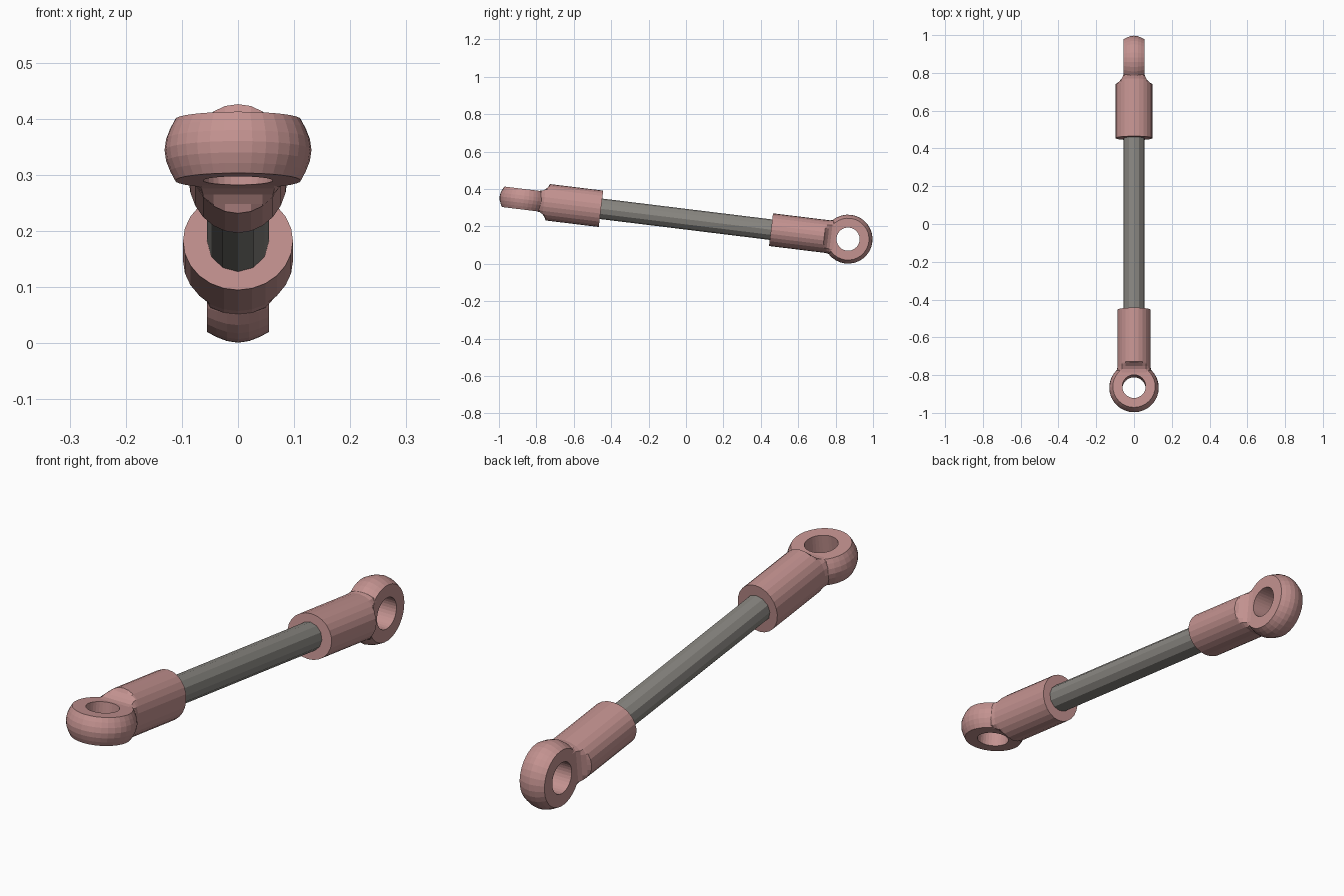
import bpy, bmesh
from math import sin, cos, pi, radians
from mathutils import Matrix, Vector

if "Cube" in bpy.data.objects:
    bpy.data.objects.remove(bpy.data.objects["Cube"])

TILT = Matrix.Translation((0, 0, 0.238)) @ Matrix.Rotation(radians(-7), 4, 'X')
HALF = 0.873  # middle of the rod to the centre of an eye


def material(name, color):
    m = bpy.data.materials.new(name)
    m.diffuse_color = color
    m.use_nodes = True
    m.node_tree.nodes["Principled BSDF"].inputs["Base Color"].default_value = m.diffuse_color
    return m


def finish(bm, name, matrix, mat):
    bmesh.ops.recalc_face_normals(bm, faces=bm.faces)
    bm.transform(matrix)
    me = bpy.data.meshes.new(name)
    bm.to_mesh(me)
    bm.free()
    me.materials.append(mat)
    ob = bpy.data.objects.new(name, me)
    bpy.context.collection.objects.link(ob)
    return ob


def bridge(bm, rings, closed):
    n = len(rings[0])
    pairs = list(zip(rings, rings[1:]))
    if closed:
        pairs.append((rings[-1], rings[0]))
    for a, b in pairs:
        for i in range(n):
            j = (i + 1) % n
            bm.faces.new((a[i], a[j], b[j], b[i]))


def eye(name, matrix, mat):
    # ring with a barrel-shaped outside, hole along local z
    outer = [(0.112, -0.055), (0.121, -0.038), (0.128, -0.02), (0.131, 0),
             (0.128, 0.02), (0.121, 0.038), (0.112, 0.055)]
    profile = [(0.062, -0.055)] + outer + [(0.062, 0.055)]
    bm = bmesh.new()
    n = 32
    rings = [[bm.verts.new((r * cos(2 * pi * i / n), r * sin(2 * pi * i / n), h))
              for r, h in profile] for i in range(n)]
    bridge(bm, rings, True)
    return finish(bm, name, matrix, mat)


def socket(name, matrix, mat):
    # oval sleeve along local y, scooped down to the eye thickness at the neck
    # (distance from eye centre, half width, clamped half thickness)
    sections = [(0.415, 0.088, 0.098), (0.128, 0.088, 0.098), (0.121, 0.088, 0.082),
                (0.108, 0.088, 0.067), (0.092, 0.092, 0.058), (0.07, 0.09, 0.0545)]
    bm = bmesh.new()
    n = 24
    rings = []
    for s, u, t in sections:
        ring = []
        for i in range(n):
            a = 2 * pi * i / n
            ring.append(bm.verts.new((u * cos(a), s, max(-t, min(t, 0.098 * sin(a))))))
        rings.append(ring)
    bridge(bm, rings, False)
    bm.faces.new(rings[0])
    bm.faces.new(rings[-1])
    return finish(bm, name, matrix, mat)


pink = material("dusty_pink", (0.55, 0.29, 0.28, 1))
steel = material("dark_steel", (0.25, 0.24, 0.22, 1))

# two ends, the back one turned a quarter about the rod
ends = {
    "front": TILT @ Matrix.Translation((0, -HALF, 0)),
    "back": TILT @ Matrix.Translation((0, HALF, 0)) @ Matrix.Rotation(pi, 4, 'Z')
            @ Matrix.Rotation(pi / 2, 4, 'Y'),
}
for side, matrix in ends.items():
    eye(side + "_eye", matrix, pink)
    socket(side + "_socket", matrix, pink)

# connecting rod
bm = bmesh.new()
bmesh.ops.create_cone(bm, cap_ends=True, segments=12, radius1=0.055, radius2=0.055, depth=1.0)
finish(bm, "rod", TILT @ Matrix.Rotation(pi / 2, 4, 'X'), steel)
